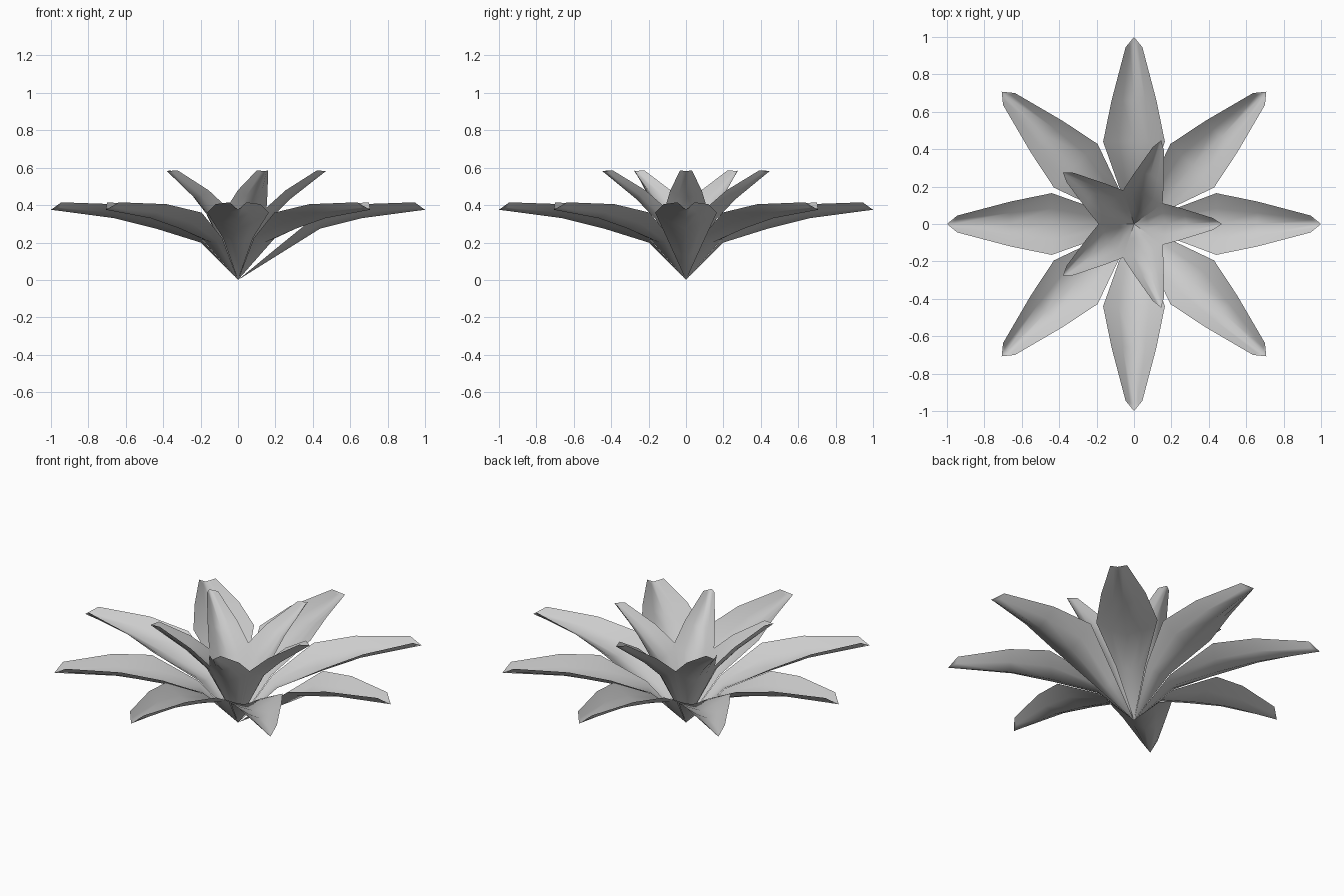
import bpy, bmesh, math
from mathutils import Matrix

cube = bpy.data.objects.get("Cube")
if cube:
    bpy.data.objects.remove(cube, do_unlink=True)

grey = bpy.data.materials.new("petal grey")
grey.use_nodes = True
colour = (0.6, 0.6, 0.6, 1)
grey.diffuse_color = colour
grey.node_tree.nodes["Principled BSDF"].inputs["Base Color"].default_value = colour

# Petal stations: midrib reach, midrib height, edge reach, edge height, half width
BASE_BENT = (0.2, 0.2, 0.2, 0.225, 0.08)
BASE_STRAIGHT = (0.2, 0.125, 0.2, 0.165, 0.075)
BLADE = [(0.44, 0.275, 0.44, 0.36, 0.165),
         (0.66, 0.33, 0.66, 0.405, 0.12),
         (0.96, 0.37, 0.945, 0.415, 0.045)]
TIP = (1.0, 0, 0.375)
COLUMNS = (-1, -0.5, 0, 0.5, 1)


def petal(name, base, angle, pitch=0, scale=1):
    """Cupped petal sheet growing from the origin towards the given angle."""
    bm = bmesh.new()
    root, tip = bm.verts.new((0, 0, 0)), bm.verts.new(TIP)
    rows = []
    for mid_r, mid_z, edge_r, edge_z, width in [base] + BLADE:
        row = []
        for u in COLUMNS:
            k = abs(u) ** 1.4
            row.append(bm.verts.new((mid_r + (edge_r - mid_r) * k, u * width,
                                     mid_z + (edge_z - mid_z) * k)))
        rows.append(row)
    for i in range(len(COLUMNS) - 1):
        bm.faces.new((root, rows[0][i], rows[0][i + 1]))
        for a, b in zip(rows, rows[1:]):
            bm.faces.new((a[i], b[i], b[i + 1], a[i + 1]))
        bm.faces.new((rows[-1][i], tip, rows[-1][i + 1]))
    bmesh.ops.recalc_face_normals(bm, faces=bm.faces)
    # Upper side of the sheet is the outside
    if sum(f.normal.z * f.calc_area() for f in bm.faces) < 0:
        bmesh.ops.reverse_faces(bm, faces=bm.faces)
    for f in bm.faces:
        f.smooth = True
    bm.transform(Matrix.Rotation(angle, 4, 'Z') @ Matrix.Rotation(-pitch, 4, 'Y')
                 @ Matrix.Scale(scale, 4))
    mesh = bpy.data.meshes.new(name)
    bm.to_mesh(mesh)
    bm.free()
    mesh.materials.append(grey)
    bpy.context.collection.objects.link(bpy.data.objects.new(name, mesh))


# Outer ring of eight spreading petals, one with a straight base
for n in range(8):
    petal(f"outer_petal_{n + 1}", BASE_BENT if n else BASE_STRAIGHT, n * math.tau / 8)

# Inner ring of five smaller, steeper petals
for n in range(5):
    petal(f"inner_petal_{n + 1}", BASE_STRAIGHT, n * math.tau / 5, math.radians(30.5), 0.7)
